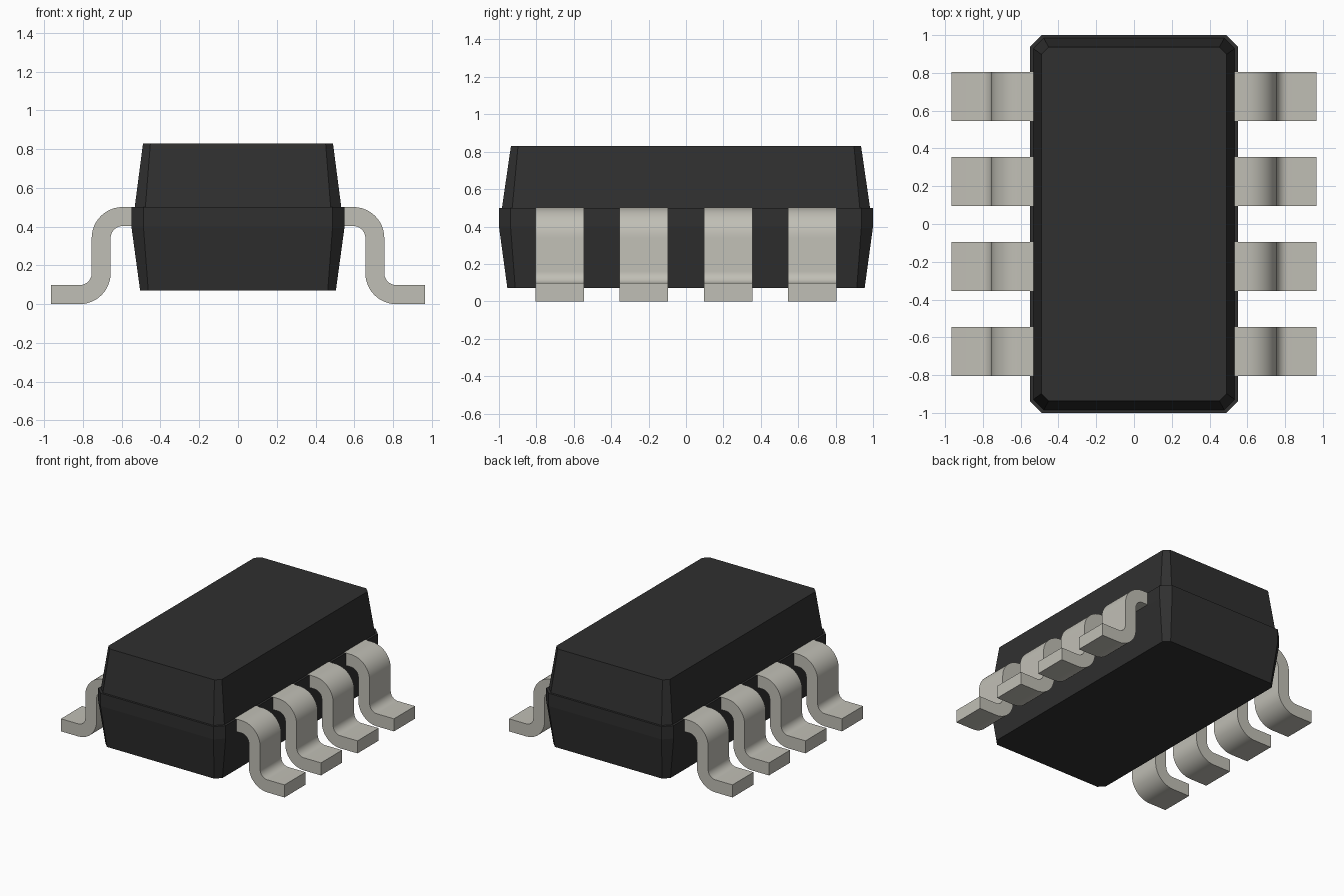
import bpy, bmesh, math

cube = bpy.data.objects.get("Cube")
if cube:
    bpy.data.objects.remove(cube, do_unlink=True)


def material(name, rgb, rough):
    m = bpy.data.materials.new(name)
    m.use_nodes = True
    m.diffuse_color = (*rgb, 1)
    bsdf = m.node_tree.nodes["Principled BSDF"]
    bsdf.inputs["Base Color"].default_value = (*rgb, 1)
    bsdf.inputs["Roughness"].default_value = rough
    return m


BLACK = material("black_plastic", (0.029, 0.029, 0.029), 0.7)
TIN = material("tinned_metal", (0.53, 0.52, 0.465), 0.5)


def loft(name, rings, mat):
    """Skin a stack of closed rings and cap both ends."""
    bm = bmesh.new()
    rows = [[bm.verts.new(p) for p in ring] for ring in rings]
    n = len(rows[0])
    for a, b in zip(rows, rows[1:]):
        for i in range(n):
            j = (i + 1) % n
            bm.faces.new((a[i], a[j], b[j], b[i]))
    bm.faces.new(rows[0])
    bm.faces.new(rows[-1])
    bmesh.ops.recalc_face_normals(bm, faces=bm.faces)
    mesh = bpy.data.meshes.new(name)
    bm.to_mesh(mesh)
    bm.free()
    mesh.materials.append(mat)
    obj = bpy.data.objects.new(name, mesh)
    bpy.context.collection.objects.link(obj)
    return obj


def octagon(hx, hy, z, c):
    """Rectangle with corners cut by c."""
    return [(hx, -hy + c, z), (hx, hy - c, z), (hx - c, hy, z), (-hx + c, hy, z),
            (-hx, hy - c, z), (-hx, -hy + c, z), (-hx + c, -hy, z), (hx - c, -hy, z)]


# Moulded body: flared lower half, short vertical band, ledge, tapered upper half
loft("body", [octagon(0.505, 0.955, 0.07, 0.042),
              octagon(0.55, 1.0, 0.40, 0.062),
              octagon(0.55, 1.0, 0.50, 0.062),
              octagon(0.533, 0.984, 0.50, 0.055),
              octagon(0.49, 0.936, 0.83, 0.038)], BLACK)


def arc(cx, cz, r, start, end, steps=12):
    angles = [math.radians(start + (end - start) * i / steps) for i in range(steps + 1)]
    return [(cx + r * math.cos(a), cz + r * math.sin(a)) for a in angles]


# Gull-wing lead profile in x and z
T = 0.098
R_OUT, R_IN = 0.16, 0.062
TOP = 0.501
upper = (0.595, TOP - R_OUT)
lower = (0.595 + R_OUT + R_IN, R_OUT)
profile = ([(0.48, TOP)] + arc(*upper, R_OUT, 90, 0) + arc(*lower, R_IN, 180, 270)
           + [(0.965, T), (0.965, 0.0)] + arc(*lower, R_OUT, 270, 180)
           + arc(*upper, R_IN, 0, 90) + [(0.48, TOP - T)])

# Four leads on each side
HALF_WIDTH = 0.13
for side, s in (("left", 1), ("right", -1)):
    for i in range(4):
        y = -0.675 + 0.45 * i
        lead = loft(f"{side}_lead_{i + 1}",
                    [[(s * x, y + d, z) for x, z in profile] for d in (-HALF_WIDTH, HALF_WIDTH)],
                    TIN)
        bpy.ops.object.select_all(action="DESELECT")
        lead.select_set(True)
        bpy.context.view_layer.objects.active = lead
        bpy.ops.object.shade_smooth_by_angle(angle=math.radians(30))
